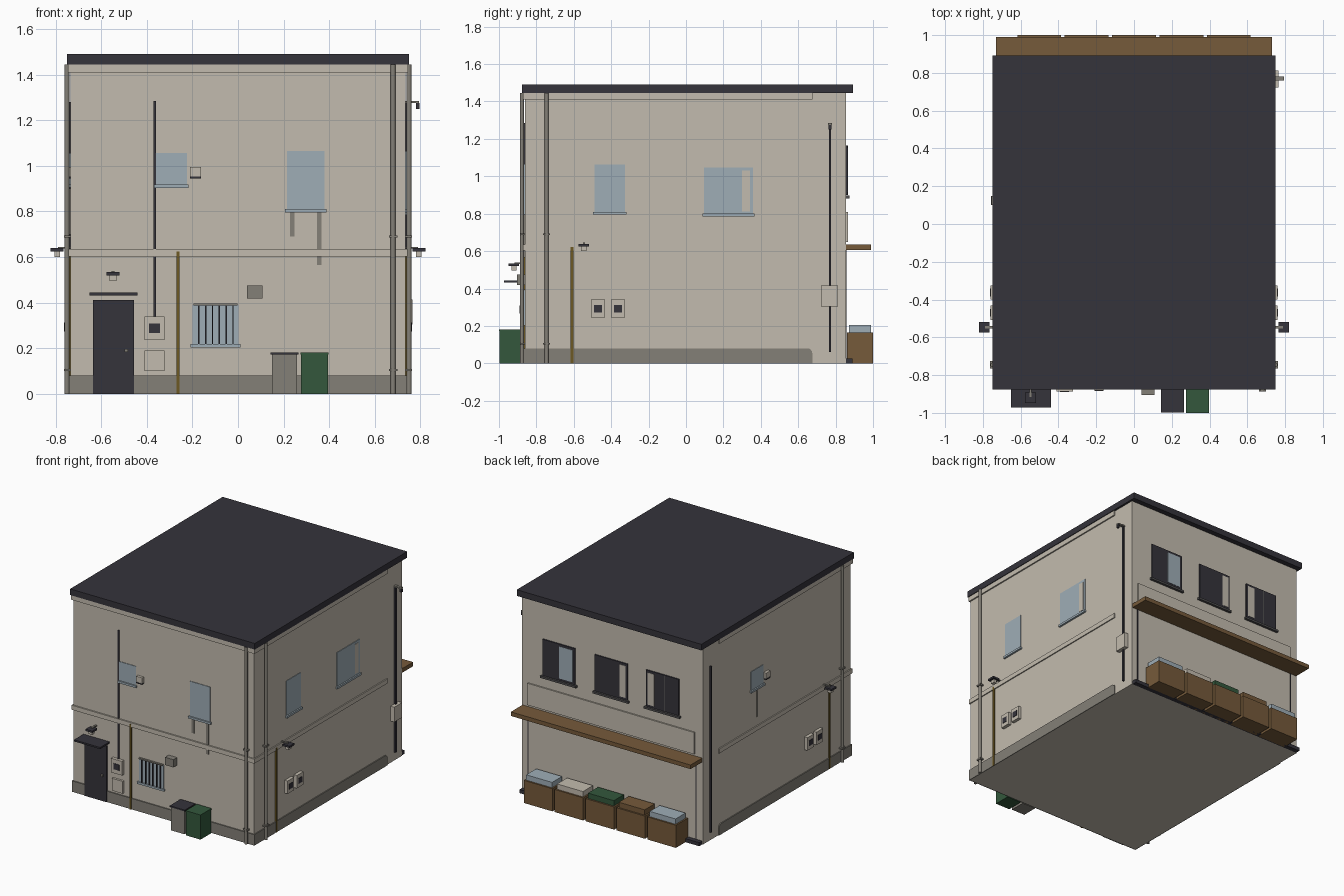
import bpy, bmesh
from mathutils import Vector

old = bpy.data.objects.get("Cube")
if old:
    bpy.data.objects.remove(old, do_unlink=True)


def material(name, r, g, b):
    m = bpy.data.materials.new(name)
    m.use_nodes = True
    m.diffuse_color = (r, g, b, 1)
    m.node_tree.nodes["Principled BSDF"].inputs["Base Color"].default_value = (r, g, b, 1)
    return m


PLASTER = material("plaster_beige", .545, .5, .425)
DARK = material("charcoal", .035, .033, .043)
SLATE = material("slate_grey", .08, .078, .08)
GREY = material("stone_grey", .23, .215, .185)
GLASS = material("glass_blue", .345, .42, .47)
WOOD = material("wood_brown", .18, .103, .043)
GREEN = material("bin_green", .033, .097, .045)
YELLOW = material("pole_ochre", .15, .098, .017)

# Wall planes
WX, FRONT, BACK = .735, -.862, .855
TRIM_END = .675


def finish(name, bm, mat):
    bmesh.ops.recalc_face_normals(bm, faces=bm.faces)
    me = bpy.data.meshes.new(name)
    bm.to_mesh(me)
    bm.free()
    me.materials.append(mat)
    ob = bpy.data.objects.new(name, me)
    bpy.context.collection.objects.link(ob)
    return ob


def box(name, x, y, z, mat):
    bm = bmesh.new()
    bmesh.ops.create_cube(bm, size=1)
    for v in bm.verts:
        v.co = Vector([(a + b) / 2 + c * (b - a) for (a, b), c in zip((x, y, z), v.co)])
    return finish(name, bm, mat)


def on_wall(name, face, u, z, depth, mat, start=-.004):
    """Box on a wall: u runs along the wall, depth runs outward."""
    if face == "front":
        return box(name, u, (FRONT - depth, FRONT - start), z, mat)
    if face == "back":
        return box(name, u, (BACK + start, BACK + depth), z, mat)
    if face == "east":
        return box(name, (WX + start, WX + depth), u, z, mat)
    return box(name, (-WX - depth, -WX - start), u, z, mat)


def around(c, w):
    return (c - w / 2, c + w / 2)


def cylinder(name, x, y, z, r, mat):
    bm = bmesh.new()
    bmesh.ops.create_cone(bm, cap_ends=True, segments=12, radius1=r, radius2=r, depth=z[1] - z[0])
    bmesh.ops.translate(bm, verts=bm.verts, vec=(x, y, sum(z) / 2))
    ob = finish(name, bm, mat)
    for p in ob.data.polygons:
        p.use_smooth = len(p.vertices) == 4
    return ob


def window(name, face, u, z):
    on_wall(name + "_glass", face, u, z, .004, GLASS)
    on_wall(name + "_sill", face, (u[0] - .008, u[1] + .008), (z[0] - .015, z[0]), .014, GLASS)


def lamp(name, face, u, z):
    on_wall(name + "_arm", face, around(u, .012), (z + .012, z + .02), .055, GREY)
    on_wall(name + "_cap", face, around(u, .056), (z, z + .014), .086, DARK, .03)
    on_wall(name + "_bulb", face, around(u, .03), (z - .024, z), .07, PLASTER, .045)


def meter(name, face, u, z, w, h):
    on_wall(name, face, around(u, w), around(z, h), .024, PLASTER)
    on_wall(name + "_display", face, around(u, w * .55), around(z, h * .42), .027, DARK, .02)


def vent(name, face, u, z):
    on_wall(name, face, u, z, .02, PLASTER)
    on_wall(name + "_base", face, u, (z[0] - .008, z[0]), .022, DARK)


# Main body and roof
box("walls", (-WX, WX), (FRONT, BACK), (0, 1.446), PLASTER)
box("roof", (-.75, .75), (-.877, .893), (1.445, 1.49), DARK)

# Front trims
on_wall("front_plinth", "front", (-.742, .742), (0, .08), .008, GREY)
on_wall("front_mid_band", "front", (-.743, .743), (.603, .636), .01, PLASTER)
on_wall("front_top_band", "front", (-.745, .745), (1.41, 1.445), .01, PLASTER)

for side, s in (("east", 1), ("west", -1)):
    # Side trims, plinth with a rounded end
    on_wall(side + "_mid_band", side, (FRONT, TRIM_END), (.603, .636), .008, PLASTER)
    on_wall(side + "_top_band", side, (FRONT, TRIM_END), (1.41, 1.445), .01, PLASTER)
    plinth = on_wall(side + "_plinth", side, (FRONT - .008, TRIM_END), (0, .08), .007, GREY)
    bm = bmesh.new()
    bm.from_mesh(plinth.data)
    corner = [e for e in bm.edges if all(v.co.y > .6 and v.co.z > .07 for v in e.verts)]
    bmesh.ops.bevel(bm, geom=corner, offset=.025, segments=4, profile=.5, affect='EDGES')
    bm.to_mesh(plinth.data)
    bm.free()
    # Side fittings shared by both walls
    cylinder(side + "_downpipe", s * .75, -.745, (0, 1.445), .011, GREY)
    for z in (.105, .69):
        on_wall(side + "_pipe_bracket", side, around(-.745, .038), around(z, .01), .028, GREY)
    lamp(side + "_lamp", side, -.546, .625)
    on_wall(side + "_ochre_pole", side, around(-.61, .015), (0, .622), .009, YELLOW)
    for u in (-.47, -.363):
        meter(side + "_meter", side, u, .293, .075, .095)
    on_wall(side + "_cable", side, around(.77, .012), (.06, 1.28), .012, DARK)

# East wall
window("east_small_window", "east", (-.49, -.326), (.81, 1.064))
window("east_wide_window", "east", (.096, .358), (.8, 1.048))
on_wall("east_curtain", "east", (.3, .342), (.812, 1.03), .006, PLASTER)
on_wall("cable_box", "east", (.722, .812), (.305, .415), .03, PLASTER)
on_wall("cable_bracket", "east", around(.77, .02), (1.275, 1.285), .058, GREY)
on_wall("cable_hook", "east", around(.77, .016), (1.25, 1.275), .06, DARK, .046)

# West wall
window("west_window", "west", (.155, .3), (.92, 1.057))
vent("west_vent", "west", (.1, .147), (.953, .995))
on_wall("west_stain", "west", around(.225, .014), (.7, .9), .003, GREY)

# Front downpipe
cylinder("front_downpipe", .68, -.877, (0, 1.445), .011, GREY)
for z in (.105, .69):
    on_wall("front_pipe_bracket", "front", around(.68, .038), around(z, .01), .026, GREY)

# Entrance
on_wall("door", "front", (-.635, -.457), (0, .412), .012, DARK)
on_wall("door_knob", "front", around(-.49, .016), around(.19, .014), .024, GREY)
on_wall("door_canopy", "front", (-.652, -.44), (.432, .444), .11, DARK)
lamp("door_lamp", "front", -.548, .52)

# Front cables, meter boxes and vents
on_wall("front_cable", "front", around(-.365, .009), (.34, 1.285), .007, DARK)
on_wall("front_ochre_pole", "front", around(-.264, .013), (0, .625), .014, YELLOW)
meter("front_meter", "front", -.367, .288, .088, .104)
on_wall("front_meter_lower", "front", around(-.367, .088), (.1, .19), .016, PLASTER)
vent("front_vent", "front", (-.21, -.162), (.953, .995))
on_wall("front_grey_vent", "front", (.04, .108), (.418, .475), .042, GREY)

# Front windows with stains below
window("front_small_window", "front", (-.36, -.224), (.918, 1.057))
window("front_tall_window", "front", (.215, .38), (.81, 1.066))
on_wall("stain_short", "front", (.228, .248), (.69, .795), .003, GREY)
on_wall("stain_long", "front", (.346, .367), (.566, .795), .003, GREY)
window("barred_window", "front", (-.2, .002), (.218, .39))
on_wall("window_rail", "front", (-.195, -.003), (.388, .396), .014, GREY)
for i in range(6):
    on_wall("window_bar", "front", around(-.172 + i * .03, .006), (.218, .39), .012, DARK)

# Bins
box("grey_bin", (.149, .259), (-.99, -.875), (0, .172), GREY)
box("grey_bin_lid", (.143, .265), (-.997, -.872), (.172, .182), DARK)
box("green_bin", (.277, .394), (-.998, -.875), (0, .172), GREEN)
box("green_bin_lid", (.275, .396), (-1, -.872), (.172, .182), GREEN)

# Back windows: dark frame, one lighter pane each
for x in (.43, .005, -.412):
    on_wall("back_window", "back", around(x, .265), (.9, 1.166), .009, DARK)
    on_wall("back_window_sill", "back", around(x, .29), (.882, .897), .018, SLATE)
on_wall("back_glass_pane", "back", (.315, .425), (.915, 1.15), .011, GLASS)
on_wall("back_curtain_middle", "back", (-.115, -.065), (.915, 1.15), .011, PLASTER)
on_wall("back_curtain_end", "back", (-.348, -.293), (.915, 1.15), .011, PLASTER)
on_wall("back_window_divider", "back", around(-.43, .008), (.9, 1.166), .011, SLATE)

# Back panel, shelf, gutter and thin cables
on_wall("back_panel", "back", (-.67, .685), (.65, .81), .01, PLASTER)
box("back_shelf", (-.73, .73), (BACK - .004, .99), (.605, .635), WOOD)
on_wall("back_gutter", "back", (-.73, .73), (0, .026), .034, DARK)
for x in (-.68, .685):
    on_wall("back_cable", "back", around(x, .008), (.02, .605), .002, DARK)

# Crates with coloured covers
for i, cover in enumerate((GLASS, WOOD, GREEN, PLASTER, GLASS)):
    x = (i - 2) * .251
    box("crate", around(x, .232), (.862, 1), (0, .166), WOOD)
    box("crate_cover", around(x, .21), (.872, .988), (.166, .205), cover)
